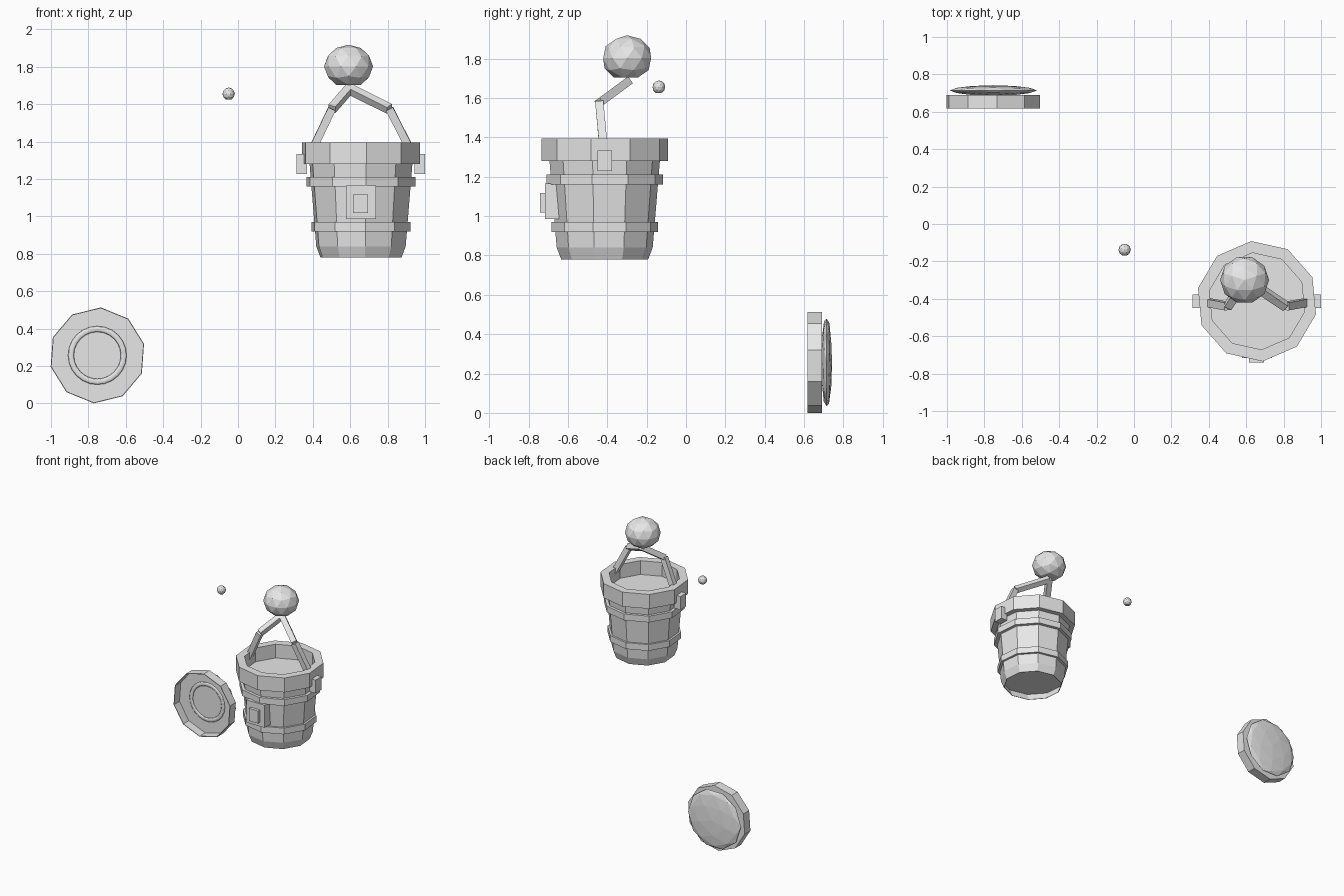
import bpy, bmesh, math
from mathutils import Vector, Matrix

if "Cube" in bpy.data.objects:
    bpy.data.objects.remove(bpy.data.objects["Cube"])

grey = bpy.data.materials.new("plain_grey")
grey.diffuse_color = (0.8, 0.8, 0.8, 1)
grey.use_nodes = True
grey.node_tree.nodes["Principled BSDF"].inputs["Base Color"].default_value = grey.diffuse_color


def finish(name, bm, matrix=Matrix()):
    bmesh.ops.recalc_face_normals(bm, faces=bm.faces)
    bm.transform(matrix)
    me = bpy.data.meshes.new(name)
    bm.to_mesh(me)
    bm.free()
    me.materials.append(grey)
    ob = bpy.data.objects.new(name, me)
    bpy.context.collection.objects.link(ob)
    return ob


def lathe(name, profile, matrix, turn, sides=10, loop=False):
    """Turn an (r, z) profile; open profiles are capped at both ends."""
    bm = bmesh.new()
    rings = []
    for r, z in profile:
        angles = [math.radians(turn) + math.tau * i / sides for i in range(sides)]
        rings.append([bm.verts.new((r * math.cos(a), r * math.sin(a), z)) for a in angles])
    pairs = list(zip(rings, rings[1:])) + ([(rings[-1], rings[0])] if loop else [])
    for a, b in pairs:
        for i in range(sides):
            j = (i + 1) % sides
            bm.faces.new((a[i], a[j], b[j], b[i]))
    if not loop:
        bm.faces.new(rings[0])
        bm.faces.new(rings[-1])
    return finish(name, bm, matrix)


def box(name, lo, hi):
    lo, hi = Vector(lo), Vector(hi)
    bm = bmesh.new()
    bmesh.ops.create_cube(bm, size=1)
    return finish(name, bm, Matrix.Translation((lo + hi) / 2) @ Matrix.Diagonal((*(hi - lo), 1)))


def bar(name, a, b, w=0.042):
    """Square bar between two points."""
    a, b = Vector(a), Vector(b)
    d = b - a
    bm = bmesh.new()
    bmesh.ops.create_cube(bm, size=1)
    z = d.normalized()
    y = z.cross(Vector((1, 0, 0))).normalized()
    rot = Matrix((y.cross(z), y, z)).transposed().to_4x4()
    return finish(name, bm, Matrix.Translation((a + b) / 2) @ rot @ Matrix.Diagonal((w, w, d.length, 1)))


def ball(name, matrix, flat_bottom=False):
    bm = bmesh.new()
    bmesh.ops.create_icosphere(bm, subdivisions=2, radius=1)
    if flat_bottom:
        for v in [v for v in bm.verts if v.co.z < -0.95]:
            v.co.z = min(e.other_vert(v).co.z for e in v.link_edges)
    return finish(name, bm, matrix @ Matrix.Rotation(math.radians(18), 4, "Z"))


# Bucket: body with a level filling and recessed base, rim and two hoops
at = Matrix.Translation((0.6575, -0.413, 0))
TURN = 23.4
lathe("bucket_body", [(0.241, 0.838), (0.218, 0.78), (0.222, 0.78), (0.245, 0.84), (0.282, 1.285)], at, TURN)
lathe("bucket_rim", [(0.323, 1.28), (0.323, 1.395), (0.26, 1.395), (0.26, 1.28)], at, TURN, loop=True)
for name, r, z in (("upper_hoop", 0.298, 1.16), ("lower_hoop", 0.271, 0.92)):
    lathe(name, [(r, z), (r, z + 0.05), (r - 0.04, z + 0.05), (r - 0.04, z)], at, TURN, loop=True)

# Side lugs
box("left_lug", (0.313, -0.45, 1.228), (0.37, -0.376, 1.334))
box("right_lug", (0.945, -0.45, 1.228), (1.0, -0.376, 1.334))

# Front plate with raised centre
box("front_plate", (0.577, -0.717, 0.985), (0.738, -0.64, 1.165))
box("front_plate_centre", (0.615, -0.741, 1.017), (0.695, -0.70, 1.117))

# Bent handle
top = (0.595, -0.295, 1.682)
for side, foot, elbow in (("left", (0.38, -0.417, 1.32), (0.502, -0.44, 1.575)),
                          ("right", (0.935, -0.417, 1.33), (0.81, -0.44, 1.575))):
    bar(side + "_lower_handle", foot, elbow)
    bar(side + "_upper_handle", elbow, top)

# Large ball above the handle and small loose ball, both flat underneath
ball("large_ball", Matrix.Translation((0.591, -0.299, 1.802)) @ Matrix.Diagonal((0.131, 0.128, 0.116, 1)), True)
ball("small_ball", Matrix.Translation((-0.05, -0.138, 1.655)) @ Matrix.Diagonal((0.033, 0.033, 0.034, 1)), True)

# Upright round lid: shallow tray open to the front, faint ring inside, lens-shaped back
lid = Matrix.Translation((-0.752, 0, 0.257)) @ Matrix.Rotation(math.radians(90), 4, "X")
lathe("lid_tray", [(0.257, -0.69), (0.257, -0.617), (0.252, -0.617), (0.252, -0.685)], lid, 85.8)
ring = lathe("lid_ring", [(0.158, -0.686), (0.15, -0.68), (0.132, -0.68), (0.124, -0.686)], lid, 0, 24, True)
for f in ring.data.polygons:
    f.use_smooth = True
ball("lid_back", lid @ Matrix.Translation((0, 0, -0.714)) @ Matrix.Diagonal((0.234, 0.234, 0.028, 1)))
